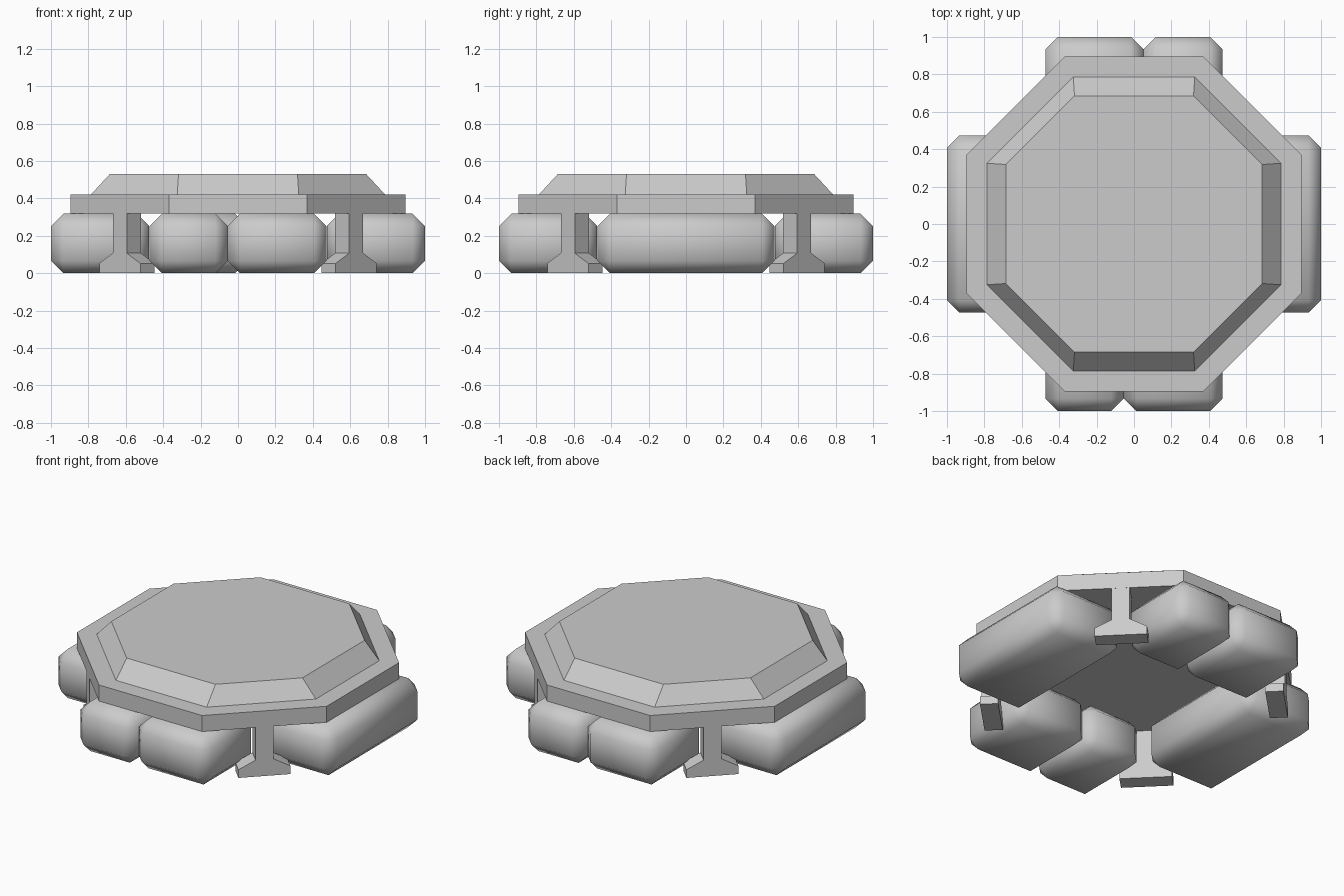
import bpy, bmesh, math
from mathutils import Matrix

if "Cube" in bpy.data.objects:
    bpy.data.objects.remove(bpy.data.objects["Cube"])

stone = bpy.data.materials.new("plain_grey")
stone.diffuse_color = (0.6, 0.6, 0.6, 1)
stone.use_nodes = True
stone.node_tree.nodes["Principled BSDF"].inputs["Base Color"].default_value = stone.diffuse_color


def add(name, bm):
    bmesh.ops.recalc_face_normals(bm, faces=bm.faces)
    me = bpy.data.meshes.new(name)
    bm.to_mesh(me)
    bm.free()
    me.materials.append(stone)
    ob = bpy.data.objects.new(name, me)
    bpy.context.collection.objects.link(ob)
    return ob


def loft(name, rings):
    """Closed solid through rings of equal length."""
    bm = bmesh.new()
    vs = [[bm.verts.new(p) for p in r] for r in rings]
    n = len(vs[0])
    for a, b in zip(vs, vs[1:]):
        for i in range(n):
            bm.faces.new((a[i], a[(i + 1) % n], b[(i + 1) % n], b[i]))
    bm.faces.new(vs[0])
    bm.faces.new(vs[-1])
    return add(name, bm)


def octagon(h, k, z):
    return [(x, y, z) for x, y in ((k, -h), (h, -k), (h, k), (k, h),
                                   (-k, h), (-h, k), (-h, -k), (-k, -h))]


def block(name, x0, x1, y0, y1, z0=0.0, z1=0.318, bevel=0.066):
    """Chamfered, smooth-shaded support block."""
    bm = bmesh.new()
    bmesh.ops.create_cube(bm, size=1)
    for v in bm.verts:
        v.co = (x1 if v.co.x > 0 else x0,
                y1 if v.co.y > 0 else y0,
                z1 if v.co.z > 0 else z0)
    bmesh.ops.bevel(bm, geom=list(bm.edges), offset=bevel, segments=1,
                    affect='EDGES', profile=0.5)
    for f in bm.faces:
        f.smooth = True
    return add(name, bm)


# Octagonal slab and the bevelled platform on it
loft("slab", [octagon(0.895, 0.37, 0.318), octagon(0.895, 0.37, 0.422)])
loft("platform", [octagon(0.787, 0.325, 0.42), octagon(0.685, 0.318, 0.53)])

# Blocks around the base: single ones at the sides, split pairs front and back
IN, W = 0.475, 0.473
block("right_block", IN, 1, -W, W)
block("left_block", -1, -IN, -W, W)
block("front_block_left", -W, -0.055, -1, -IN)
block("front_block_right", -0.055, W, -1, -IN)
block("back_block_left", -W, 0.05, IN, 1)
block("back_block_right", 0.05, W, IN, 1)

# Corner posts: flared-foot profile extruded along the diagonal
half = [(0.155, 0), (0.155, 0.053), (0.053, 0.107), (0.053, 0.32)]
profile = half + [(-w, z) for w, z in reversed(half)]
for i, name in enumerate(("back_right", "back_left", "front_left", "front_right")):
    post = loft(name + "_post", [[(r, w, z) for w, z in profile] for r in (0.787, 0.894)])
    post.data.transform(Matrix.Rotation(math.radians(45 + 90 * i), 4, 'Z'))
